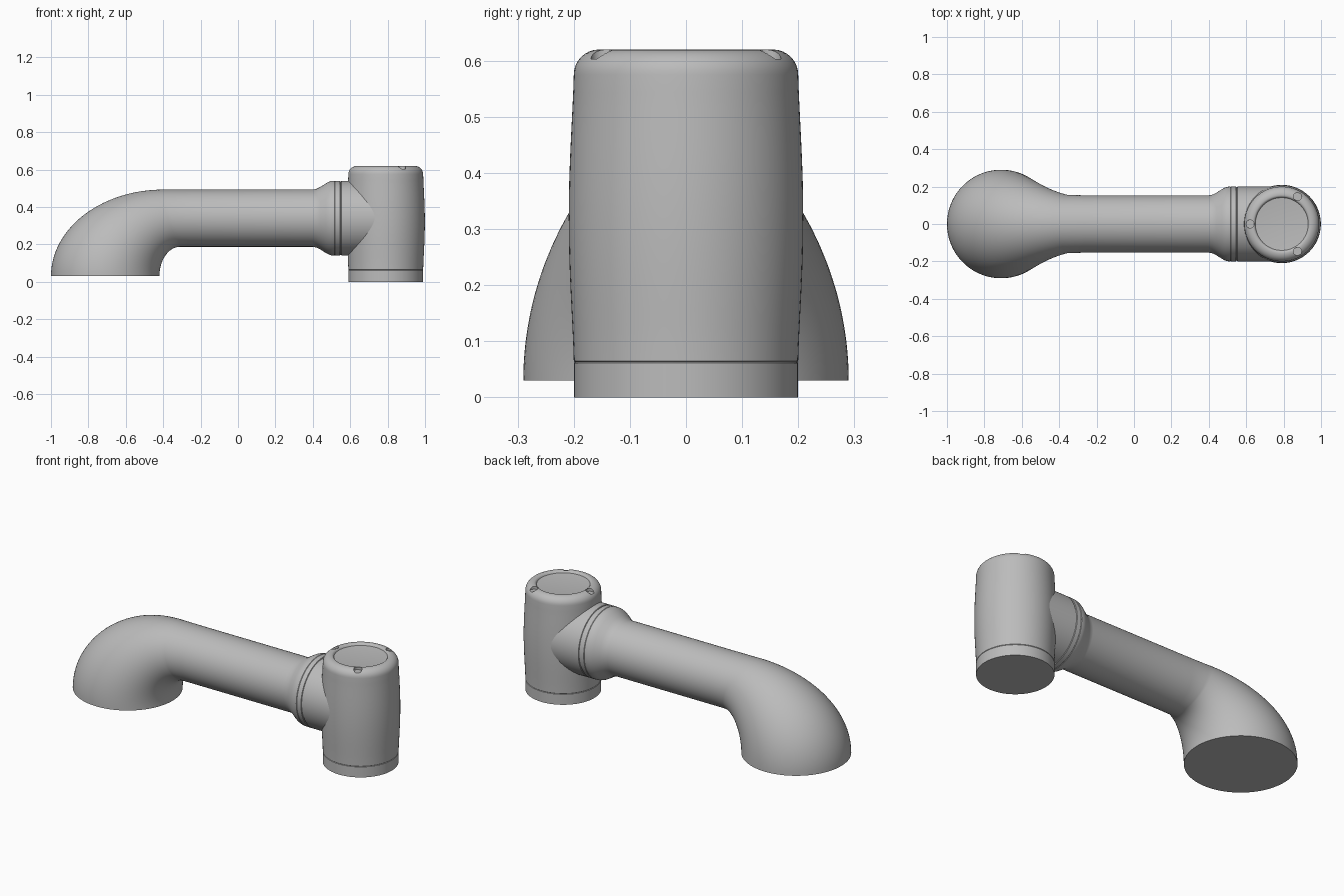
import bpy, bmesh
from math import sin, cos, pi, radians
from mathutils import Vector

default = bpy.data.objects.get("Cube")
if default:
    bpy.data.objects.remove(default, do_unlink=True)

grey = bpy.data.materials.new("plain grey")
grey.use_nodes = True
grey.diffuse_color = (0.5, 0.5, 0.5, 1)
grey.node_tree.nodes["Principled BSDF"].inputs["Base Color"].default_value = (0.5, 0.5, 0.5, 1)

SIDES = 96
Y = Vector((0, 1, 0))


def loft(name, rings):
    """Skin rings given as (centre, half axis, half axis), closing both ends."""
    bm = bmesh.new()
    loops = []
    for centre, u, v in rings:
        loops.append([bm.verts.new(centre + u * cos(2 * pi * i / SIDES) + v * sin(2 * pi * i / SIDES))
                      for i in range(SIDES)])
    for a, b in zip(loops, loops[1:]):
        for i in range(SIDES):
            j = (i + 1) % SIDES
            bm.faces.new((a[i], a[j], b[j], b[i]))
    bm.faces.new(loops[0])
    bm.faces.new(loops[-1])
    bmesh.ops.recalc_face_normals(bm, faces=bm.faces)
    mesh = bpy.data.meshes.new(name)
    bm.to_mesh(mesh)
    bm.free()
    mesh.materials.append(grey)
    obj = bpy.data.objects.new(name, mesh)
    bpy.context.collection.objects.link(obj)
    return obj


def activate(obj):
    bpy.ops.object.select_all(action="DESELECT")
    obj.select_set(True)
    bpy.context.view_layer.objects.active = obj


def smooth(obj):
    activate(obj)
    bpy.ops.object.shade_smooth_by_angle(angle=radians(32))


# Elbow: the cross-section swings from the wide round foot to the tube
AXIS_Z, TUBE_R = 0.34, 0.153
STEPS = 28
rings = []
for k in range(STEPS + 1):
    a = pi / 2 * k / STEPS
    outer = Vector((-0.40 - 0.60 * cos(a), 0, 0.03 + 0.463 * sin(a)))
    inner = Vector((-0.31 - 0.11 * cos(a), 0, 0.03 + 0.157 * sin(a)))
    half = (outer - inner) / 2
    width = half.length - 0.004 * (k / STEPS) ** 4
    rings.append(((outer + inner) / 2, half, Y * width))

# Tube, flared shoulder and seamed collar along the same axis
profile = [(-0.26, TUBE_R), (0.40, TUBE_R), (0.42, 0.157), (0.44, 0.167), (0.47, 0.186),
           (0.485, 0.194), (0.50, 0.199), (0.515, 0.2), (0.517, 0.198), (0.519, 0.2),
           (0.545, 0.2), (0.547, 0.196), (0.551, 0.196), (0.553, 0.2), (0.79, 0.2)]
for x, r in profile:
    rings.append((Vector((x, 0, AXIS_Z)), Vector((0, 0, r)), Y * r))
smooth(loft("elbow_arm", rings))

# Upright joint housing: seam near the foot, gentle bulge, rounded rim, shallow dish
JOINT_X = 0.79
housing = [(0, 0.2), (0.061, 0.2), (0.063, 0.198), (0.065, 0.2)]
for k in range(1, 17):
    t = k / 16
    housing.append((0.065 + 0.51 * t, 0.2 + 0.009 * sin(pi * t) ** 1.3))
for k in range(1, 9):
    a = pi / 2 * k / 8
    housing.append((0.575 + 0.045 * sin(a), 0.155 + 0.045 * cos(a)))
housing += [(0.619, 0.149), (0.615, 0.144), (0.609, 0.141), (0.608, 0.135)]
joint = loft("joint_housing", [(Vector((JOINT_X, 0, z)), Vector((r, 0, 0)), Y * r)
                               for z, r in housing])

# Three screw pockets sunk into the rim
for angle in (60, 180, 300):
    a = radians(angle)
    bpy.ops.mesh.primitive_cylinder_add(
        vertices=32, radius=0.022, depth=0.1,
        location=(JOINT_X + 0.17 * cos(a), 0.17 * sin(a), 0.653))
    cutter = bpy.context.object
    cutter.name = "pocket_cutter"
    cutter.hide_render = True
    cutter.data.materials.append(grey)
    activate(joint)
    cut = joint.modifiers.new("pocket", "BOOLEAN")
    cut.operation = "DIFFERENCE"
    cut.solver = "EXACT"
    cut.object = cutter
    bpy.ops.object.modifier_apply(modifier=cut.name)
    bpy.data.objects.remove(cutter, do_unlink=True)
smooth(joint)
